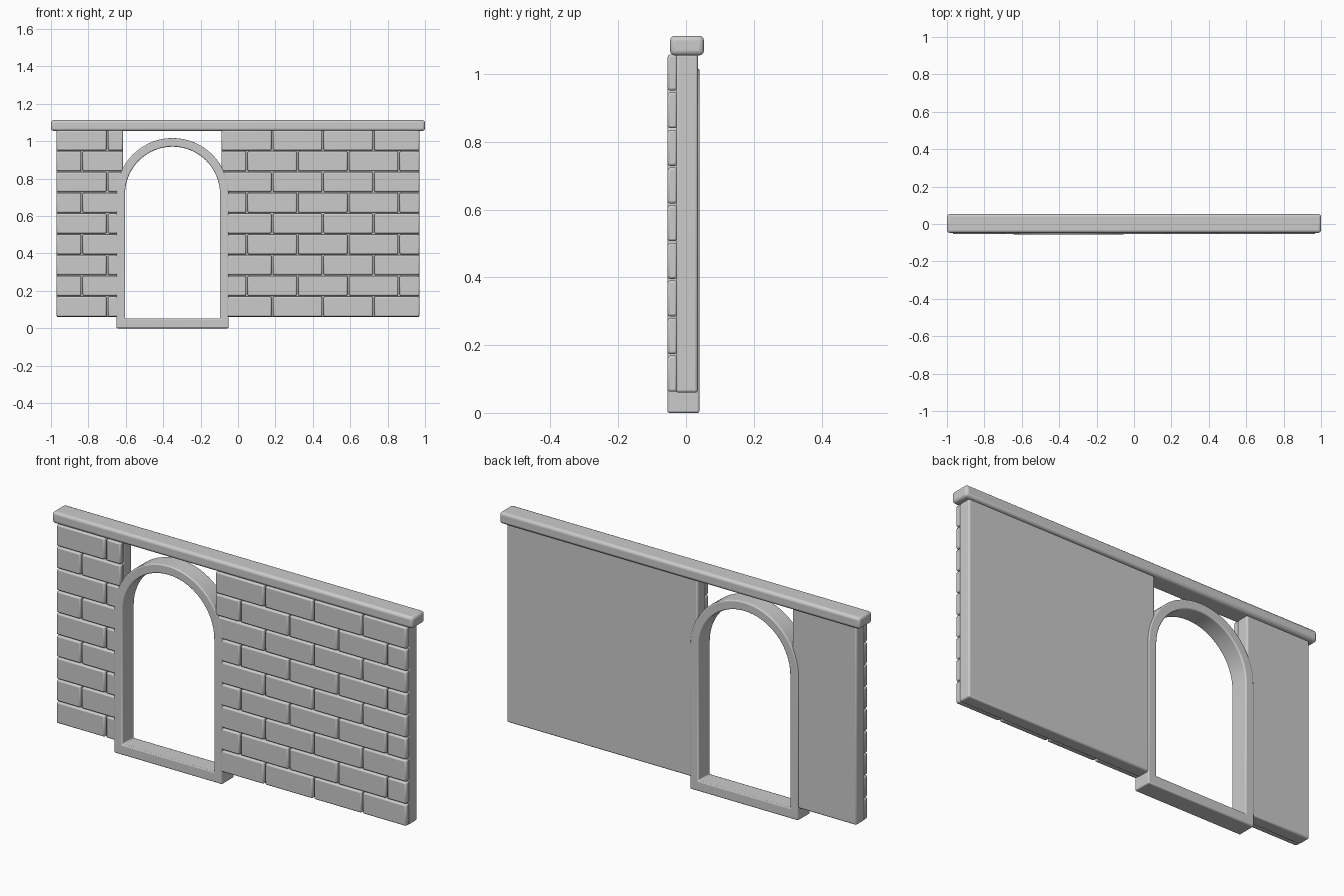
import bpy
import bmesh
from math import cos, sin, pi, radians

if "Cube" in bpy.data.objects:
    bpy.data.objects.remove(bpy.data.objects["Cube"])

stone = bpy.data.materials.new("grey stone")
stone.use_nodes = True
stone.diffuse_color = (0.6, 0.6, 0.6, 1)
stone.node_tree.nodes["Principled BSDF"].inputs["Base Color"].default_value = (0.6, 0.6, 0.6, 1)


def finish(name, bm, bevel, segments=3):
    """Turn a bmesh into a rounded, smooth-shaded stone object."""
    bmesh.ops.recalc_face_normals(bm, faces=bm.faces)
    mesh = bpy.data.meshes.new(name)
    bm.to_mesh(mesh)
    bm.free()
    mesh.materials.append(stone)
    obj = bpy.data.objects.new(name, mesh)
    bpy.context.collection.objects.link(obj)
    mod = obj.modifiers.new("rounded edges", 'BEVEL')
    mod.width = bevel
    mod.segments = segments
    mod.limit_method = 'ANGLE'
    mod.angle_limit = radians(40)
    bpy.ops.object.select_all(action='DESELECT')
    obj.select_set(True)
    bpy.context.view_layer.objects.active = obj
    bpy.ops.object.shade_smooth_by_angle(angle=radians(35))
    return obj


def add_box(bm, x, y, z):
    """Add a box spanning the given (low, high) ranges."""
    verts = bmesh.ops.create_cube(bm, size=1)["verts"]
    for v in verts:
        for i, (low, high) in enumerate((x, y, z)):
            v.co[i] = (low + high) / 2 + v.co[i] * (high - low)


def box(name, x, y, z, bevel):
    bm = bmesh.new()
    add_box(bm, x, y, z)
    return finish(name, bm, bevel)


BOTTOM, TOP, ROWS, BRICK = 0.06, 1.06, 9, 0.271
GAP = 0.004


def brick_face(name, start, end):
    """Running-bond brickwork, odd rows shifted by half a brick."""
    bm = bmesh.new()
    row_height = (TOP - BOTTOM) / ROWS
    for row in range(ROWS):
        z = BOTTOM + row * row_height
        x = start - (BRICK / 2 if row % 2 else 0)
        while x < end - 0.03:
            low, high = max(x, start), min(x + BRICK, end)
            add_box(bm, (low + (GAP if low > start else 0), high - (GAP if high < end else 0)),
                    (-0.054, -0.026), (z + GAP * 0.6, z + row_height - GAP * 0.6))
            x += BRICK
    finish(name, bm, 0.007, 2)


# Wall panels either side of the opening, with bricks on the front
for side, start, end in (("right", -0.97, -0.615), ("left", -0.088, 0.97)):
    box(side + "_wall_panel", (start, end), (-0.03, 0.035), (BOTTOM, TOP), 0.008)
    brick_face(side + "_bricks", start, end)

# Coping along the top
box("coping", (-1, 1), (-0.047, 0.053), (1.055, 1.113), 0.014)


def arch_outline(radius, floor, spring=0.717, centre=-0.35, steps=32):
    arc = [(centre + radius * cos(pi * i / steps), spring + radius * sin(pi * i / steps))
           for i in range(steps + 1)]
    return [(centre + radius, floor)] + arc + [(centre - radius, floor)]


# Arched door frame with a sill
bm = bmesh.new()
loops = [[bm.verts.new((x, y, z)) for x, z in arch_outline(radius, floor)]
         for radius, floor, y in ((0.3, 0, -0.055), (0.254, 0.052, -0.055),
                                  (0.254, 0.052, 0.04), (0.3, 0, 0.04))]
for k, loop in enumerate(loops):
    following = loops[(k + 1) % 4]
    for i in range(len(loop)):
        j = (i + 1) % len(loop)
        bm.faces.new((loop[i], loop[j], following[j], following[i]))
finish("arched_door_frame", bm, 0.006)
